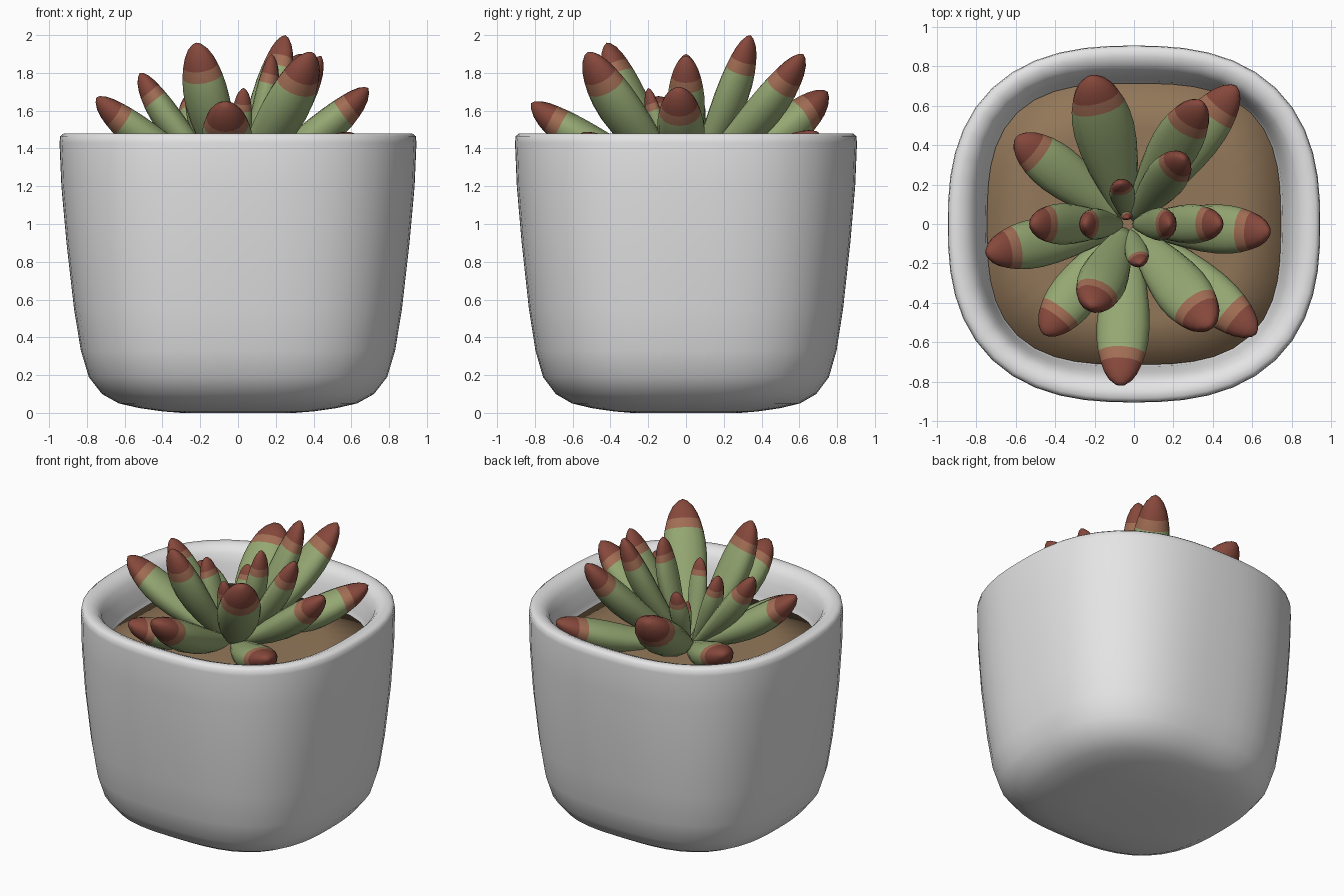
import bpy, bmesh, math
from mathutils import Vector

if "Cube" in bpy.data.objects:
    bpy.data.objects.remove(bpy.data.objects["Cube"])


def material(name, r, g, b):
    m = bpy.data.materials.new(name)
    m.diffuse_color = (r, g, b, 1)
    m.use_nodes = True
    m.node_tree.nodes["Principled BSDF"].inputs["Base Color"].default_value = m.diffuse_color
    return m


POT = material("glazed_white", 0.78, 0.78, 0.78)
SOIL = material("soil_brown", 0.29, 0.185, 0.10)
GREEN = material("leaf_green", 0.30, 0.39, 0.17)
BLUSH = material("leaf_blush", 0.36, 0.155, 0.09)
TIP = material("leaf_tip_red", 0.24, 0.065, 0.045)


def finish(name, bm, mats):
    bmesh.ops.recalc_face_normals(bm, faces=bm.faces)
    for f in bm.faces:
        f.smooth = True
    me = bpy.data.meshes.new(name)
    bm.to_mesh(me)
    bm.free()
    for m in mats:
        me.materials.append(m)
    ob = bpy.data.objects.new(name, me)
    bpy.context.collection.objects.link(ob)
    return ob


def bridge(bm, r1, r2, mat=0):
    n = len(r1)
    for i in range(n):
        f = bm.faces.new((r1[i], r1[(i + 1) % n], r2[(i + 1) % n], r2[i]))
        f.material_index = mat


def squircle(bm, a, z, n, segs=48):
    # rounded-square ring, slightly narrower front to back
    ring = []
    for i in range(segs):
        t = 2 * math.pi * i / segs
        c, s = math.cos(t), math.sin(t)
        k = a / (abs(c) ** n + abs(s) ** n) ** (1 / n)
        ring.append(bm.verts.new((k * c, k * s * 0.958, z)))
    return ring


def lathe(name, profile, mat, cap_end):
    bm = bmesh.new()
    rings = [squircle(bm, *p) for p in profile]
    for a, b in zip(rings, rings[1:]):
        bridge(bm, a, b)
    bm.faces.new(rings[0])
    if cap_end:
        bm.faces.new(rings[-1])
    return finish(name, bm, [mat])


# Pot: outside wall, rolled rim, inside wall and inner floor (half width, z, squareness)
lathe("pot", [
    (0.30, 0.0, 2.5), (0.40, 0.008, 2.6), (0.52, 0.025, 2.7), (0.63, 0.05, 2.8),
    (0.72, 0.10, 2.8), (0.79, 0.19, 2.8), (0.832, 0.33, 2.8), (0.868, 0.55, 2.75),
    (0.908, 0.90, 2.7), (0.935, 1.20, 2.6), (0.945, 1.43, 2.55), (0.941, 1.465, 2.55),
    (0.922, 1.48, 2.55), (0.885, 1.48, 2.6), (0.845, 1.465, 2.65), (0.81, 1.43, 2.75),
    (0.785, 1.37, 2.85), (0.755, 1.28, 3.0), (0.735, 1.15, 3.0)], POT, True)

# Soil surface, very gently domed
lathe("soil", [(0.20, 1.258, 2.5), (0.50, 1.255, 2.8), (0.745, 1.245, 3.0),
               (0.735, 1.17, 3.0)], SOIL, True)

# Leaf outline: position along leaf, relative half width
OUTLINE = [(0.0, 0.30), (0.1, 0.45), (0.22, 0.65), (0.35, 0.83), (0.48, 0.95), (0.6, 1.0),
           (0.7, 0.97), (0.78, 0.89), (0.85, 0.77), (0.9, 0.65), (0.95, 0.46), (0.985, 0.22)]
BASE = Vector((-0.03, 0.0, 1.22))


def leaf(name, x, y, z, width):
    tip = Vector((x, y, z))
    start = BASE + Vector((x + 0.03, y, 0)).normalized() * 0.03
    axis = (tip - start).normalized()
    side = Vector((-axis.y, axis.x, 0)).normalized()
    up = axis.cross(side)
    if up.z < 0:
        up = -up
    length = (tip - start).length
    bm = bmesh.new()
    rings, segs = [], 16
    for u, w in OUTLINE:
        # slight sag in the middle so the leaf curves upward
        mid = start.lerp(tip, u) - up * (0.035 * length * math.sin(math.pi * u))
        ring = []
        for i in range(segs):
            t = 2 * math.pi * i / segs
            h = 0.32 if math.sin(t) > 0 else 0.42
            ring.append(bm.verts.new(mid + side * (math.cos(t) * w * width * 0.5)
                                     + up * (math.sin(t) * w * width * h)))
        rings.append(ring)
    bm.faces.new(rings[0])
    for k, (a, b) in enumerate(zip(rings, rings[1:])):
        u = OUTLINE[k][0]
        bridge(bm, a, b, 2 if u > 0.84 else 1 if u > 0.77 else 0)
    end = bm.verts.new(tip)
    for i in range(segs):
        bm.faces.new((rings[-1][i], rings[-1][(i + 1) % segs], end)).material_index = 2
    finish(name, bm, [GREEN, BLUSH, TIP])


# Leaves: tip x, y, z and width
LEAVES = {
    "outer_leaf": [(-0.22, 0.75, 1.70, 0.31), (0.52, 0.70, 1.48, 0.25), (-0.60, 0.44, 1.45, 0.25),
                   (-0.75, -0.15, 1.67, 0.25), (0.69, -0.04, 1.72, 0.25),
                   (0.62, -0.56, 1.47, 0.25), (-0.07, -0.82, 1.64, 0.27),
                   (-0.46, -0.56, 1.43, 0.25)],
    "middle_leaf": [(0.34, 0.62, 1.90, 0.25), (0.39, -0.52, 1.91, 0.28), (-0.52, 0.0, 1.80, 0.21),
                    (0.44, 0.0, 1.89, 0.20), (-0.22, -0.42, 1.96, 0.25),
                    (0.25, 0.34, 2.0, 0.21)],
    "inner_leaf": [(0.18, 0.0, 1.90, 0.17), (-0.25, 0.0, 1.74, 0.16), (0.03, -0.20, 1.72, 0.12),
                   (-0.07, 0.21, 1.66, 0.13), (-0.035, 0.03, 1.52, 0.06)],
}
for kind, rows in LEAVES.items():
    for i, row in enumerate(rows):
        leaf(f"{kind}_{i + 1}", *row)
